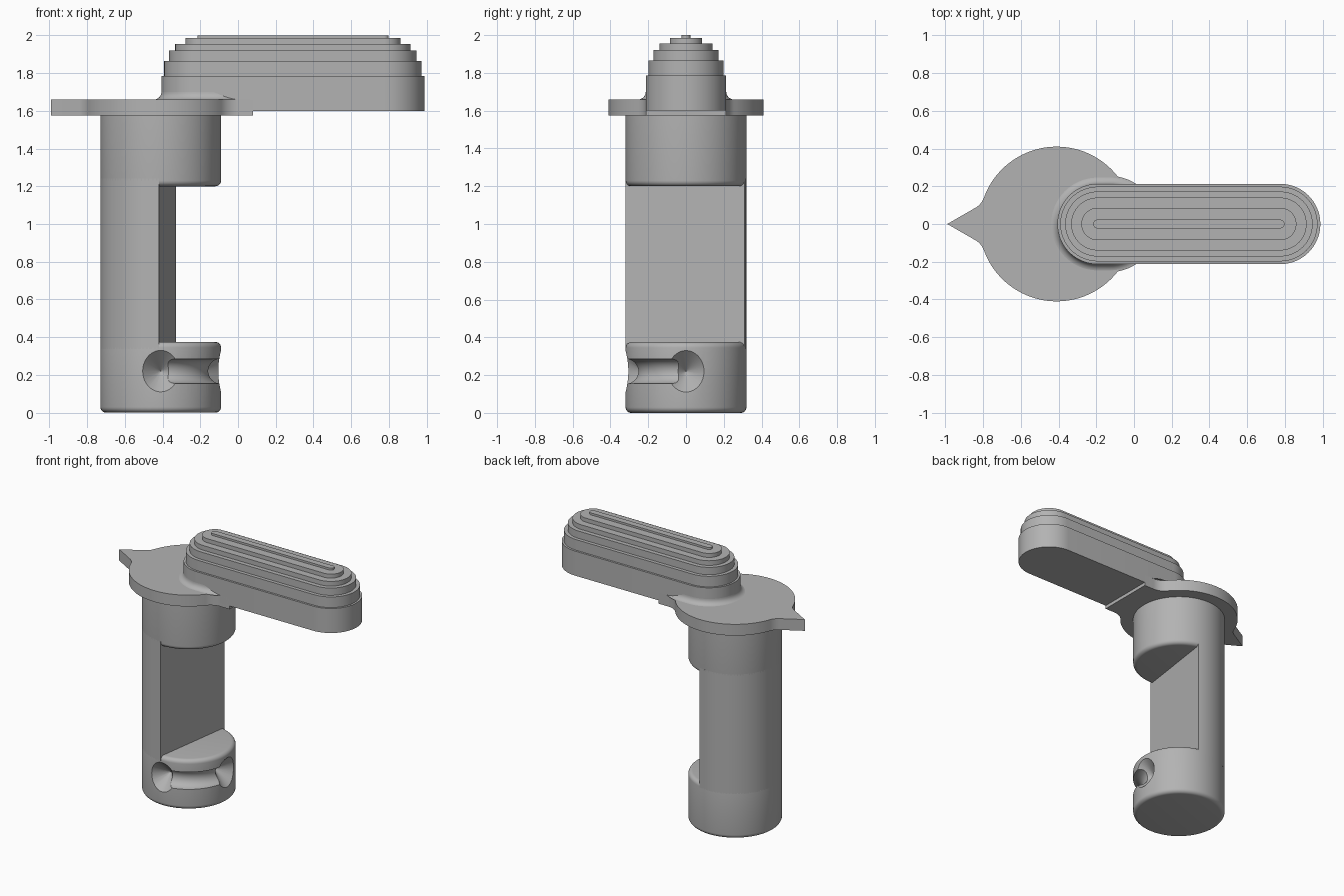
import bpy, bmesh, math
from math import sin, cos, pi, radians

cube = bpy.data.objects.get("Cube")
if cube:
    bpy.data.objects.remove(cube, do_unlink=True)

AXIS_X = -0.41      # shaft axis
SHAFT_R = 0.32
DISK_R = 0.41
GRIP_R = 0.213
SEG = 96

grey = bpy.data.materials.new("plain grey")
grey.use_nodes = True
grey.diffuse_color = (0.45, 0.45, 0.45, 1)
grey.node_tree.nodes["Principled BSDF"].inputs["Base Color"].default_value = (0.45, 0.45, 0.45, 1)


def loft(name, rings):
    """Skin a list of equal-length point rings and cap both ends."""
    bm = bmesh.new()
    loops = [[bm.verts.new(p) for p in ring] for ring in rings]
    n = len(loops[0])
    for a, b in zip(loops, loops[1:]):
        for i in range(n):
            j = (i + 1) % n
            bm.faces.new((a[i], a[j], b[j], b[i]))
    bm.faces.new(loops[0][::-1])
    bm.faces.new(loops[-1])
    bmesh.ops.recalc_face_normals(bm, faces=bm.faces)
    mesh = bpy.data.meshes.new(name)
    bm.to_mesh(mesh)
    bm.free()
    mesh.materials.append(grey)
    obj = bpy.data.objects.new(name, mesh)
    bpy.context.collection.objects.link(obj)
    return obj


def select_only(obj):
    bpy.ops.object.select_all(action='DESELECT')
    obj.select_set(True)
    bpy.context.view_layer.objects.active = obj


def arc(cx, cy, r, a0, a1, steps):
    angles = [radians(a0 + (a1 - a0) * i / steps) for i in range(steps + 1)]
    return [(cx + r * cos(a), cy + r * sin(a)) for a in angles]


def at_height(points, z):
    return [(x, y, z) for x, y in points]


def disc(r, z):
    return at_height(arc(AXIS_X, 0, r, 0, 360, SEG)[:-1], z)


def stadium(x0, x1, r, z):
    return at_height(arc(x1, 0, r, -90, 90, 32) + arc(x0, 0, r, 90, 270, 32), z)


def rounded_rim(z, direction, r=0.03, steps=6):
    """Rings of a rounded shaft rim, from its flat end inwards along the shaft."""
    turns = [pi / 2 * i / steps for i in range(steps + 1)]
    return [disc(SHAFT_R - r + r * sin(t), z + direction * r * (1 - cos(t))) for t in turns]


def cut(target, cutter):
    mod = target.modifiers.new("cut", 'BOOLEAN')
    mod.operation = 'DIFFERENCE'
    mod.solver = 'EXACT'
    mod.object = cutter
    select_only(target)
    bpy.ops.object.modifier_apply(modifier=mod.name)
    bpy.data.objects.remove(cutter, do_unlink=True)


# Shaft: lower collar, D-shaped core with a slanted flat, upper collar
lower_collar = loft("lower_collar", rounded_rim(0, 1) + rounded_rim(0.375, -1)[::-1])
flat_core = arc(AXIS_X, 0, SHAFT_R, 75.5, 268.2, 64)
shaft_core = loft("shaft_core", [at_height(flat_core, z) for z in (0.338, 1.24)])
upper_collar = loft("upper_collar", rounded_rim(1.2, 1) + [disc(SHAFT_R, 1.58)])

# Detent groove running a quarter turn between two conical dimples
DETENT_Z = 0.22


def groove_ring(a, r=0.065, n=32):
    ring = []
    for i in range(n):
        t = 2 * pi * i / n
        d = SHAFT_R + r * cos(t)
        ring.append((AXIS_X + d * cos(a), d * sin(a), DETENT_Z + r * sin(t)))
    return ring


def cone_ring(a, d, r, n=48):
    ring = []
    for i in range(n):
        t = 2 * pi * i / n
        side = r * cos(t)
        ring.append((AXIS_X + d * cos(a) - side * sin(a),
                     d * sin(a) + side * cos(a), DETENT_Z + r * sin(t)))
    return ring


cut(lower_collar, loft("groove_cutter", [groove_ring(-pi / 2 * i / 32) for i in range(33)]))
for angle in (0, -pi / 2):
    cut(lower_collar, loft("dimple_cutter",
                           [cone_ring(angle, 0.212, 0.002), cone_ring(angle, 0.4, 0.19)]))

# Disk plate with a pointer on one side, blending into the grip on the other
half = [(0.08, GRIP_R)]
half += arc(0, 0.328, 0.115, -90, -141.3, 12)
half += arc(AXIS_X, 0, DISK_R, 38.7, 160.2, 48)[1:]
half += arc(-0.89, 0.173, 0.1, -19.8, -60, 10)[1:]
outline = half + [(-0.99, 0)] + [(x, -y) for x, y in reversed(half)]
pointer_plate = loft("pointer_plate", [at_height(outline, z) for z in (1.575, 1.66)])

# Stepped grip
GRIP_X0, GRIP_X1 = -0.193, 0.775
tiers = [(GRIP_R, 1.785), (0.198, 1.865), (0.172, 1.92),
         (0.14, 1.955), (0.086, 1.985), (0.023, 2.0)]
rings, bottom = [], 1.6
for radius, top in tiers:
    rings += [stadium(GRIP_X0, GRIP_X1, radius, z) for z in (bottom, top)]
    bottom = top
grip = loft("grip", rings)

# Concave fillet where the grip meets the plate
fillet = 0.042
rings = []
for i in range(9):
    t = pi / 2 * i / 8
    rings.append(stadium(GRIP_X0, -0.13, GRIP_R + fillet * (1 - sin(t)),
                         1.659 + fillet * (1 - cos(t))))
grip_fillet = loft("grip_fillet", rings)

for part in (lower_collar, shaft_core, upper_collar, pointer_plate, grip, grip_fillet):
    select_only(part)
    bpy.ops.object.shade_smooth_by_angle(angle=radians(30))
